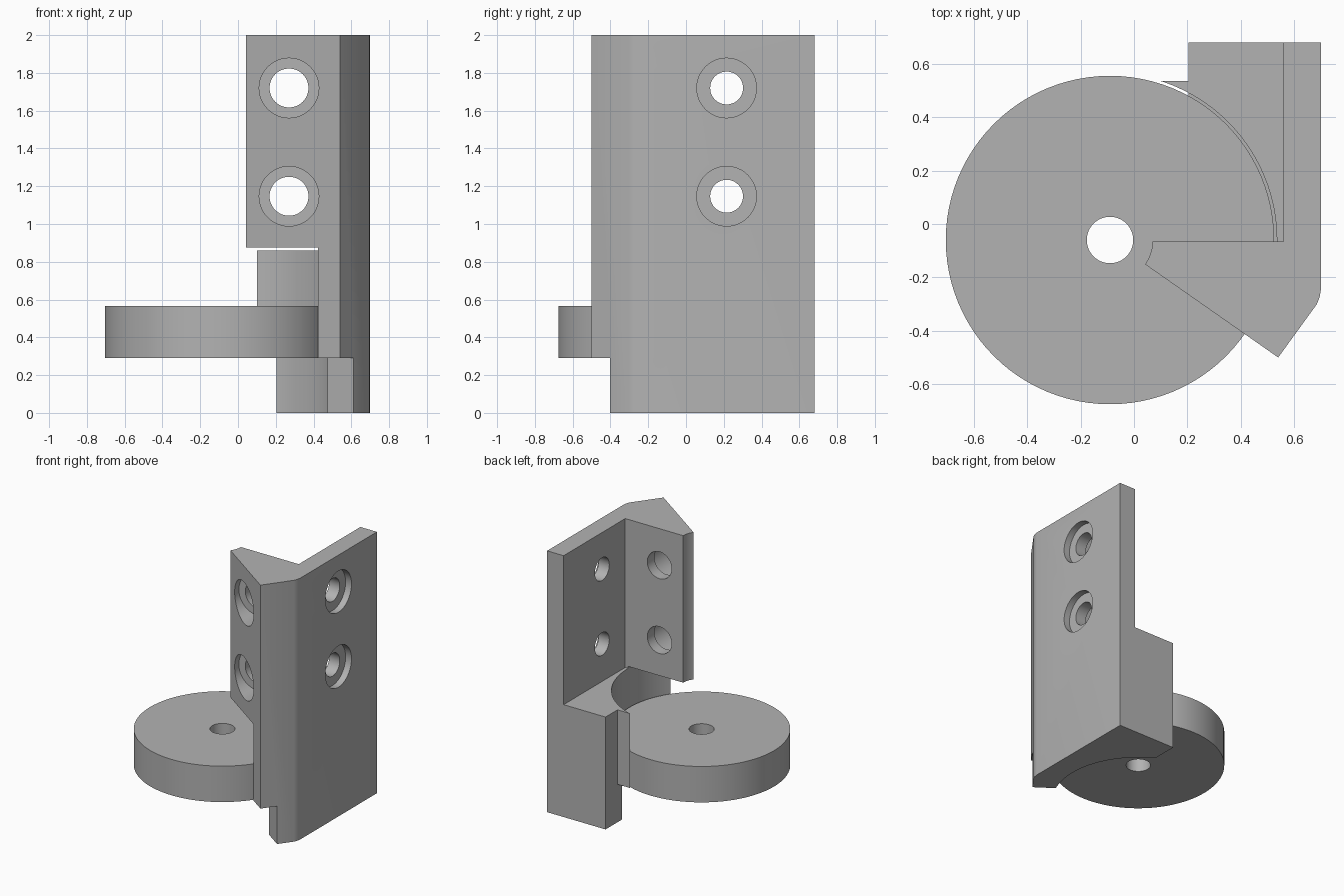
import bpy, bmesh, math

if "Cube" in bpy.data.objects:
    bpy.data.objects.remove(bpy.data.objects["Cube"])

CX, CY = -0.09, -0.06          # axis of the wheel
mat = bpy.data.materials.new("light grey")
mat.diffuse_color = (0.45, 0.45, 0.45, 1)
mat.use_nodes = True
mat.node_tree.nodes["Principled BSDF"].inputs["Base Color"].default_value = mat.diffuse_color


def prism(name, pts, z0, z1):
    """Extrude a flat outline from z0 to z1."""
    bm = bmesh.new()
    face = bm.faces.new([bm.verts.new((x, y, z0)) for x, y in pts])
    ext = bmesh.ops.extrude_face_region(bm, geom=[face])
    for v in ext["geom"]:
        if isinstance(v, bmesh.types.BMVert):
            v.co.z = z1
    bmesh.ops.recalc_face_normals(bm, faces=bm.faces)
    me = bpy.data.meshes.new(name)
    bm.to_mesh(me)
    bm.free()
    me.materials.append(mat)
    ob = bpy.data.objects.new(name, me)
    bpy.context.collection.objects.link(ob)
    return ob


def disc(name, r, z0, z1, n=96):
    """Upright cylinder around the wheel axis."""
    ring = [2 * math.pi * i / n for i in range(n)]
    return prism(name, [(CX + r * math.cos(a), CY + r * math.sin(a)) for a in ring], z0, z1)


def bore(name, r, start, end):
    """Cylinder along x or y between two points."""
    mid = [(a + b) / 2 for a, b in zip(start, end)]
    along_x = abs(start[0] - end[0]) > 0
    rot = (0, math.pi / 2, 0) if along_x else (math.pi / 2, 0, 0)
    bpy.ops.mesh.primitive_cylinder_add(vertices=48, radius=r, depth=math.dist(start, end),
                                        location=mid, rotation=rot)
    ob = bpy.context.object
    ob.name = name
    ob.data.materials.append(mat)
    return ob


def combine(target, tool, op="DIFFERENCE"):
    """Apply a boolean and remove the tool."""
    mod = target.modifiers.new("bool", "BOOLEAN")
    mod.operation, mod.solver, mod.object = op, "EXACT", tool
    bpy.context.view_layer.objects.active = target
    bpy.ops.object.modifier_apply(modifier=mod.name)
    bpy.data.objects.remove(tool)


# Bracket: side wall plus wedge-shaped front wall, full height
bracket = prism("bracket", [(0.56, 0.68), (0.56, -0.065), (0.0, -0.065), (0.0, -0.122),
                            (0.54, -0.50), (0.685, -0.30), (0.695, -0.275),
                            (0.70, -0.245), (0.70, 0.68)], 0, 2)

# Base block inside the corner
combine(bracket, prism("base_block", [(0.0, 0.535), (0.205, 0.535), (0.205, 0.68), (0.63, 0.68),
                                      (0.63, -0.15), (0.0, -0.15)], 0, 0.86), "UNION")

# Wheel clearance, round relief at the wall end, and cutaways below the wheel
combine(bracket, disc("wheel_clearance", 0.625, 0.29, 0.875))
combine(bracket, disc("lower_clearance", 0.615, -0.1, 0.4))
combine(bracket, disc("axle_relief", 0.16, 0.8, 2.1))
combine(bracket, prism("front_cut", [(0, 0.027), (0.9, -0.603), (0.9, -1.2), (0, -1.2)], -0.1, 0.29))
combine(bracket, prism("tab_cut", [(-0.5, 0), (0.205, 0), (0.205, 0.9), (-0.5, 0.9)], -0.1, 0.29))

# Counterbored screw holes in both walls
for z in (1.147, 1.72):
    combine(bracket, bore("side_hole", 0.087, (0.5, 0.215, z), (0.8, 0.215, z)))
    combine(bracket, bore("side_counterbore", 0.158, (0.65, 0.215, z), (0.8, 0.215, z)))
    combine(bracket, bore("front_hole", 0.103, (0.27, 0.1, z), (0.27, -0.6, z)))
    combine(bracket, bore("front_counterbore", 0.158, (0.27, -0.15, z), (0.27, -0.6, z)))

# Wheel with axle hole
wheel = disc("wheel", 0.615, 0.29, 0.565)
combine(wheel, disc("axle_hole", 0.087, 0, 1, 48))

# Smooth the round surfaces, keep edges sharp
for ob in (bracket, wheel):
    bpy.ops.object.select_all(action="DESELECT")
    ob.select_set(True)
    bpy.context.view_layer.objects.active = ob
    bpy.ops.object.shade_smooth_by_angle(angle=math.radians(25))
